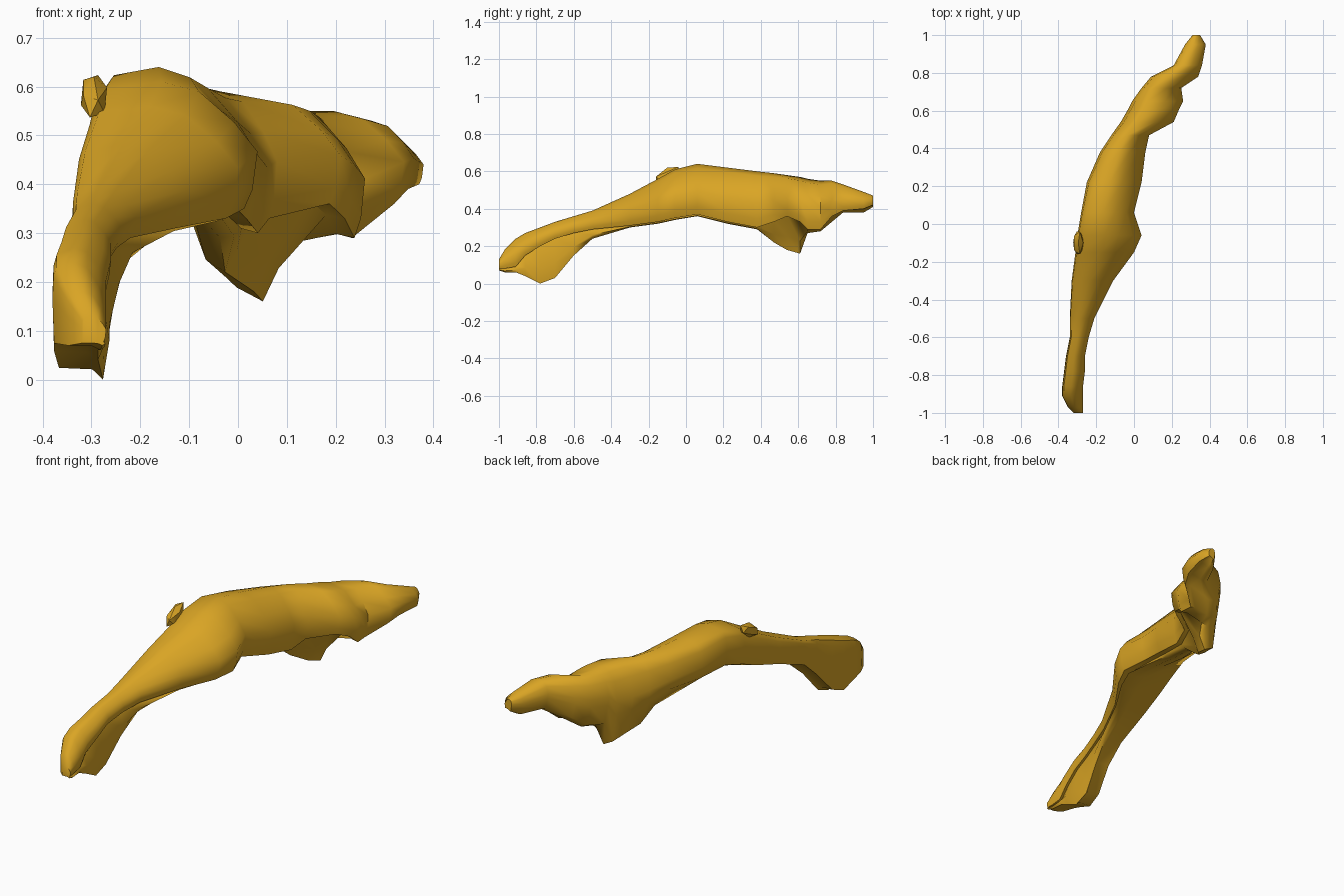
import bpy, bmesh
from mathutils import Vector

cube = bpy.data.objects.get("Cube")
if cube:
    bpy.data.objects.remove(cube, do_unlink=True)

# One golden material for everything
gold = bpy.data.materials.new("golden yellow")
gold.use_nodes = True
colour = (0.70, 0.376, 0.018, 1)
gold.diffuse_color = colour
bsdf = gold.node_tree.nodes["Principled BSDF"]
bsdf.inputs["Base Color"].default_value = colour
bsdf.inputs["Roughness"].default_value = 0.7


def finish(name, bm, angle):
    """Turn a bmesh into a shaded object with the golden material."""
    bmesh.ops.recalc_face_normals(bm, faces=bm.faces)
    mesh = bpy.data.meshes.new(name)
    bm.to_mesh(mesh)
    bm.free()
    mesh.materials.append(gold)
    obj = bpy.data.objects.new(name, mesh)
    bpy.context.collection.objects.link(obj)
    bpy.ops.object.select_all(action="DESELECT")
    bpy.context.view_layer.objects.active = obj
    obj.select_set(True)
    bpy.ops.object.shade_smooth_by_angle(angle=angle)
    return obj


def clamp(value, low, high):
    return max(low, min(high, value))


# Stations along the body, in hundredths:
# y, left edge, right edge, top, lowest lobe, right rim height
STATIONS = [
    (-100, -32, -27, 13, 7, 8),
    (-97, -35, -27, 18, 6, 8),
    (-91, -38, -27, 24, 6, 9),
    (-86, -38, -27, 27, 4, 15),
    (-78, -37, -26, 30, 0, 20),
    (-70, -36, -26, 33, 3, 24),
    (-60, -34, -24, 36, 15, 27),
    (-50, -34, -21, 39, 24, 29),
    (-30, -33, -11, 48, 30, 31),
    (-15, -31, 0, 56, 32, 33),
    (-6, -30, 4, 61, 34, 35),
    (6, -28, 0, 64, 36, 37),
    (22, -25, 4, 62, 32, 33),
    (38, -18, 6, 60, 29, 30),
    (47, -12, 8, 59, 22, 33),
    (54, -7, 21, 58, 18, 36),
    (61, -3, 24, 57, 16, 33),
    (65, -1, 26, 56, 27, 29),
    (72, 4, 25, 55, 28, 29),
    (78, 9, 34, 55, 33, 36),
    (84, 21, 36, 53, 38, 39),
    (95, 27, 38, 49, 38, 40),
    (100, 31, 35, 47, 41, 42),
]


def section(row):
    """Steep left wall, crest, right rim, under-groove and hanging lobe."""
    y, left, right, top, low, rim = (v / 100 for v in row)
    lobe = clamp(min(0.7 - 0.27 * y, 1.15 - 1.45 * y), 0.3, 0.85)
    base = clamp(0.3 + 0.4 * y, 0.08, 0.42)
    soft = clamp(y, 0, 0.5)
    crest = 0.3 if abs(y - 0.62) < 0.12 else 0.42
    width, tall, side = right - left, top - low, top - rim
    points = [
        (lobe - 0.2, low + 0.07 * tall),
        (0.03, low + base * tall),
        (0.0, low + 0.58 * tall),
        (0.02 + 0.08 * soft, top - 0.16 * tall),
        (0.08 + 0.2 * soft, top - 0.06 * tall),
        (crest, top),
        (0.65, top - 0.08 * side),
        (0.86, top - 0.32 * side),
        (1.0, rim + 0.45 * side),
        (0.97, rim + 0.15 * side),
        (0.92, rim),
        (0.78, rim + 0.03 * side),
        (lobe + 0.12, low + 0.4 * (rim - low)),
        (lobe, low),
    ]
    return [Vector((left + u * width, y, z)) for u, z in points]


# Main body: lofted sections closed at both ends
bm = bmesh.new()
rings = [[bm.verts.new(p) for p in section(row)] for row in STATIONS]
for a, b in zip(rings, rings[1:]):
    for i in range(len(a)):
        j = (i + 1) % len(a)
        bm.faces.new((a[i], a[j], b[j], b[i]))
bm.faces.new(rings[0])
bm.faces.new(rings[-1])
bmesh.ops.triangulate(bm, faces=[f for f in bm.faces if len(f.verts) > 4])
finish("curved_body", bm, 0.9)

# Small lumpy knob on the shoulder, rising towards the back
bm = bmesh.new()
bmesh.ops.create_icosphere(bm, subdivisions=1, radius=1)
for v in bm.verts:
    v.co = Vector((-0.295 + v.co.x * 0.03,
                   -0.1 + v.co.y * 0.07,
                   0.58 + v.co.z * 0.04 + v.co.y * 0.03))
finish("shoulder_knob", bm, 0.6)
